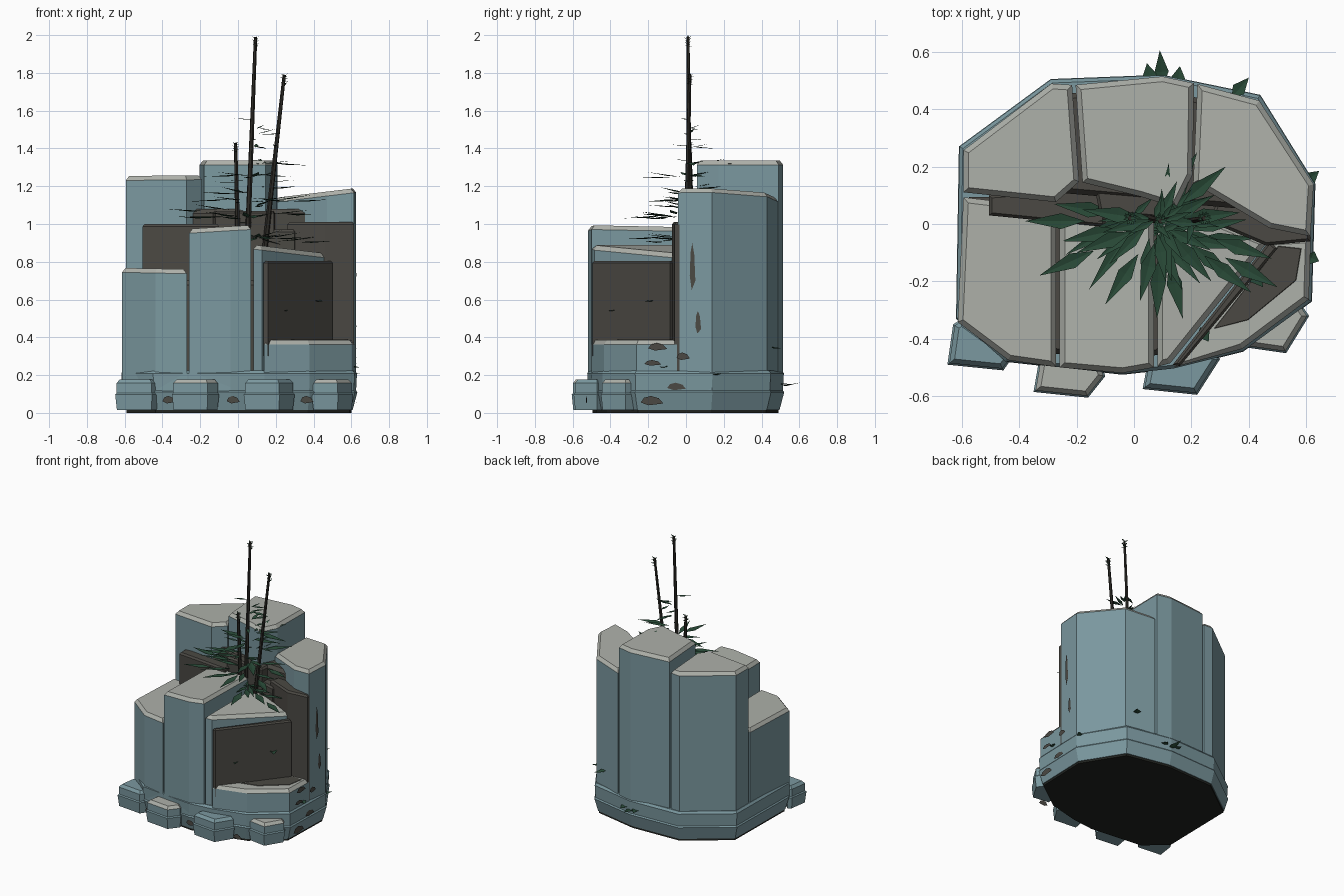
import bpy
import bmesh
import math
import random
from mathutils import Vector

random.seed(4)
if "Cube" in bpy.data.objects:
    bpy.data.objects.remove(bpy.data.objects["Cube"])


def make_material(name, r, g, b):
    rgba = [(c / 255) ** 2.2 for c in (r, g, b)] + [1]
    m = bpy.data.materials.new(name)
    m.use_nodes = True
    m.diffuse_color = rgba
    bsdf = m.node_tree.nodes["Principled BSDF"]
    bsdf.inputs["Base Color"].default_value = rgba
    bsdf.inputs["Roughness"].default_value = 0.9
    return m


BLUE = make_material("blue stone", 122, 151, 158)
PALE = make_material("pale stone top", 172, 175, 168)
DARK = make_material("dark stone", 76, 74, 69)
LEAF = make_material("dark green leaf", 44, 74, 57)
STEM = make_material("dark stem", 48, 46, 42)
BASE = make_material("black underside", 38, 40, 37)


def finish(name, bm, mats):
    bmesh.ops.recalc_face_normals(bm, faces=bm.faces)
    me = bpy.data.meshes.new(name)
    bm.to_mesh(me)
    bm.free()
    for m in mats:
        me.materials.append(m)
    ob = bpy.data.objects.new(name, me)
    bpy.context.collection.objects.link(ob)
    return ob


def inset(poly, d):
    """Move every side of a counter-clockwise outline inward by d."""
    out = []
    for i, p in enumerate(poly):
        p, a, b = Vector(p), Vector(poly[i - 1]), Vector(poly[(i + 1) % len(poly)])
        u, v = (p - a).normalized(), (b - p).normalized()
        n1, n2 = Vector((-u.y, u.x)), Vector((-v.y, v.x))
        out.append(p + (n1 + n2) * d / max(1 + n1.dot(n2), 0.4))
    return out


def prism(name, poly, z0, height, mats=(BLUE, PALE), slope=(0, 0), gap=0.006, bev=0.018, foot=0):
    """Stone column with a chamfered, optionally sloping cap."""
    bm = bmesh.new()
    top = lambda p: height + slope[0] * p[0] + slope[1] * p[1]
    rings = []
    for d, drop in ((gap + foot, None), (gap, bev * 1.3), (gap + bev, 0)):
        rings.append([bm.verts.new((p[0], p[1], z0 if drop is None else top(p) - drop))
                      for p in inset(poly, d)])
    n = len(poly)
    for k in range(2):
        for i in range(n):
            j = (i + 1) % n
            f = bm.faces.new((rings[k][i], rings[k][j], rings[k + 1][j], rings[k + 1][i]))
            f.material_index = k
    bm.faces.new(rings[0][::-1])
    bm.faces.new(rings[2]).material_index = 1
    return finish(name, bm, mats)


# Plinth: black underside and two stacked stone courses
outline = [(-.62, -.33), (-.45, -.48), (-.04, -.525), (.14, -.505), (.38, -.445), (.62, -.27),
           (.632, .14), (.44, .45), (.1, .52), (-.29, .505), (-.61, .27)]
prism("underside", outline, 0, .04, (BASE, BASE), gap=.03)
prism("lower_course", outline, .015, .12, (BLUE, BLUE), gap=0, bev=.008, foot=.025)
prism("upper_course", outline, .1, .225, (BLUE, BLUE), gap=.002, bev=.012, foot=.006)

# Dark cores that fill the seams between the columns
back_core = [(-.57, .13), (.57, .03), (.58, .13), (.41, .4), (.1, .475), (-.26, .46), (-.57, .25)]
front_core = [(-.58, .1), (-.58, -.31), (-.43, -.44), (-.04, -.485), (.09, -.46), (.42, -.07), (.5, .1)]
prism("back_core", back_core, .1, 1.08, (DARK, DARK))
prism("front_core", front_core, .1, .7, (DARK, DARK))

# Main columns
prism("back_right_column", [(-.6, .105), (-.27, .07), (-.185, .145), (-.21, .49), (-.29, .495), (-.6, .26)],
      .1, 1.26, slope=(.01, 0))
prism("back_centre_column", [(-.185, .14), (.02, .09), (.15, .05), (.21, .17), (.215, .495), (.1, .52), (-.21, .49)],
      .1, 1.337)
prism("back_left_column", [(.2, .14), (.47, -.02), (.62, -.05), (.632, .14), (.44, .435), (.215, .495)],
      .1, 1.115, slope=(.12, 0))
prism("front_right_column", [(-.62, -.345), (-.44, -.48), (-.265, -.505), (-.265, .06), (-.6, .1)],
      .1, .755, slope=(-.02, 0))
prism("front_centre_column", [(-.265, -.505), (-.04, -.525), (.075, -.505), (.075, .02), (-.265, .06)],
      .1, .98, slope=(.06, -.02))
prism("front_left_column", [(.075, -.505), (.13, -.49), (.475, -.06), (.2, .05), (.075, .02)],
      .1, .9, slope=(-.12, 0))

# Dark walls between the front and back columns
walls = (("right_wall", [(-.505, .03), (-.1, -.01), (-.1, .13), (-.505, .1)], 1.0),
         ("centre_wall", [(-.12, .04), (.19, .01), (.2, .13), (-.14, .14)], 1.07),
         ("middle_wall", [(.15, .03), (.3, -.02), (.32, .08), (.18, .14)], .97),
         ("left_wall", [(.26, .01), (.46, -.075), (.615, -.06), (.615, -.03), (.47, .02), (.3, .1)], 1.01))
for name, poly, h in walls:
    prism(name, poly, .2, h, (DARK, DARK), gap=0, bev=.01)

# Dark slab set on the slanting face, with the ledge below it
prism("dark_slab", [(.135, -.49), (.16, -.495), (.5, -.085), (.47, -.06)], .3, .805, (DARK, DARK), gap=0, bev=.008)
prism("ledge", [(.13, -.505), (.38, -.44), (.615, -.265), (.622, -.04), (.47, -.05)], .1, .385)
prism("ledge_dark_patch", [(.27, -.37), (.4, -.34), (.57, -.2), (.59, -.08), (.5, -.07)], .38, .388,
      (DARK, DARK), bev=.002)

# Loose rocks around the front foot, each a lower block with a smaller cap
rocks = (("far_right_rock", [(-.65, -.49), (-.455, -.51), (-.42, -.46), (-.6, -.33), (-.63, -.35)], BLUE),
         ("right_rock", [(-.35, -.585), (-.16, -.605), (-.1, -.53), (-.12, -.47), (-.33, -.47)], PALE),
         ("left_rock", [(.03, -.575), (.22, -.595), (.3, -.47), (.27, -.44), (.05, -.47)], BLUE),
         ("far_left_rock", [(.39, -.43), (.53, -.45), (.61, -.32), (.56, -.25), (.4, -.38)], PALE))
for name, poly, cap in rocks:
    prism(name + "_foot", poly, .015, .11, (BLUE, BLUE), gap=0, bev=.01, foot=.008)
    prism(name + "_cap", poly, .1, .178, (BLUE, cap), gap=.006, bev=.016)


def plate(name, a, b, z0, z1):
    """Thin ragged dark chip on an upright wall from a to b, facing outward."""
    bm = bmesh.new()
    a, b = Vector((*a, 0)), Vector((*b, 0))
    out = (b - a).normalized().cross(Vector((0, 0, 1))) * .004
    shape = ((0, .3), (.35, 0), (1, .2), (.8, .75), (.45, 1), (.15, .8))
    f = bm.faces.new([bm.verts.new(a.lerp(b, s) + out + Vector((0, 0, z0 + t * (z1 - z0)))) for s, t in shape])
    bmesh.ops.solidify(bm, geom=[f], thickness=.006)
    finish(name, bm, [DARK])


# Chips on the left side, the ledge and the plinth
for y, w, z, h in ((.02, .03, .65, .25), (.05, .03, .42, .12), (-.2, .1, .33, .04),
                   (-.22, .09, .25, .03), (-.1, .1, .12, .04), (-.24, .12, .04, .05), (-.05, .07, .28, .04)):
    plate("side_chip", (.622, y), (.624, y + w), z, z + h)
for x in (-.4, -.06, .33):
    plate("front_chip", (x, -.52), (x + .07, -.525), .05, .09)


def tube(name, a, b, r0, r1):
    a, b = Vector(a), Vector(b)
    bm = bmesh.new()
    bmesh.ops.create_cone(bm, cap_ends=True, segments=6, radius1=r0, radius2=r1, depth=(b - a).length)
    ob = finish(name, bm, [STEM])
    ob.location = (a + b) / 2
    ob.rotation_euler = (b - a).to_track_quat("Z", "Y").to_euler()


def leaf(bm, base, tip, width):
    """Pointed blade with a folded midrib."""
    base, tip = Vector(base), Vector(tip)
    d = tip - base
    side = d.cross(Vector((0, 0, 1))).normalized() * width / 2
    sag = Vector((0, 0, width * .12))
    pts = [base, base + d * .4 + side, tip, base + d * .4 - side, base + d * .4 - sag]
    v = [bm.verts.new(p) for p in pts]
    for i in range(4):
        bm.faces.new((v[i], v[(i + 1) % 4], v[4]))


# Stems with tufted tips and a few sparse blades
stems = (("tall_stem", (.05, .02, .9), (.093, .01, 1.99)),
         ("leaning_stem", (.14, .0, .85), (.245, .02, 1.79)),
         ("short_stem", (.0, .03, .9), (-.013, .02, 1.43)))
tufts = bmesh.new()
for name, a, b in stems:
    tube(name, a, b, .015, .009)
    a, b = Vector(a), Vector(b)
    for k in range(12):
        p = b - Vector((0, 0, .005 * k))
        ang = k * 2.4
        leaf(tufts, p, p + Vector((math.cos(ang) * .025, math.sin(ang) * .025, .008)), .014)
    for k in range(5):
        p = a.lerp(b, .2 + .1 * k)
        ang = k * 2.4 + a.x * 9
        leaf(tufts, p, p + Vector((math.cos(ang), math.sin(ang) * .7, .05)) * .12, .025)
finish("stem_tufts", tufts, [LEAF])

# Spreading crown of near-flat blades around the stems
tips = ((-.33, -.18, 1.04), (-.38, .01, 1.08), (-.28, .07, 1.04), (-.2, -.1, 1.17), (-.1, -.28, 1.04),
        (.02, -.27, 1.25), (.08, -.33, 1.03), (.17, -.33, .92), (.27, -.2, 1.12), (.36, -.2, .93),
        (.41, -.24, 1.05), (.5, -.22, .91), (.48, -.12, 1.13), (.32, .2, 1.2), (.22, .25, 1.32),
        (.37, .04, 1.31), (.28, .1, 1.25), (-.18, .05, 1.25), (-.25, -.06, 1.12), (.13, -.2, 1.1),
        (.25, .0, 1.48), (.18, .07, 1.5), (.15, .15, 1.4))
crown = bmesh.new()
for x, y, z in tips:
    tip, heart = Vector((x, y, z)), Vector((.09, .01, z))
    reach = tip - heart
    size = min(reach.length * .85, .21)
    base = tip - reach.normalized() * size
    base.z += random.uniform(-.015, .02)
    leaf(crown, base, tip, size * .26)
    leaf(crown, base.lerp(heart, .5), heart.lerp(tip, .7) + Vector((-reach.y, reach.x, .1)) * .25, size * .2)
for k in range(10):
    ang = k * 2.4
    leaf(crown, (.1, -.02, .93), (.1 + math.cos(ang) * .14, -.05 + math.sin(ang) * .14, .97 - .01 * k), .035)
finish("leaf_crown", crown, [LEAF])

# Small sprigs growing out of the walls
sprigs = bmesh.new()
for base, tip in (((.1, .48, .14), (.09, .605, .16)), ((.06, .49, .16), (.045, .56, .15)),
                  ((.15, .48, .16), (.16, .55, .15)), ((.34, .44, .35), (.4, .51, .34)),
                  ((.59, .14, .2), (.645, .185, .21)), ((.6, -.11, .25), (.645, -.13, .24)),
                  ((.23, -.36, .55), (.26, -.41, .54)), ((.4, -.16, .6), (.45, -.22, .59))):
    leaf(sprigs, base, tip, .05)
finish("wall_sprigs", sprigs, [LEAF])
